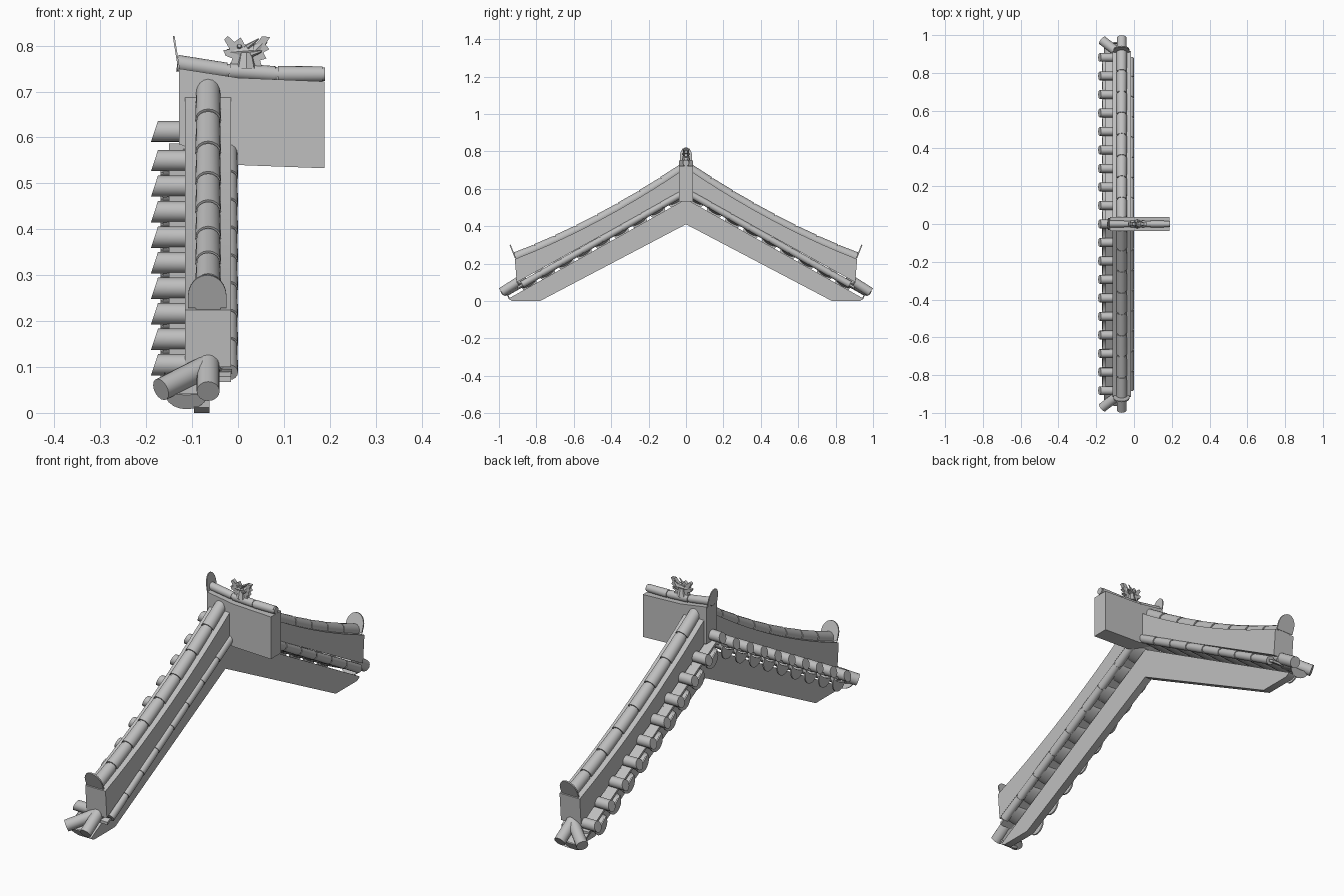
import bpy, bmesh, math
from mathutils import Vector as V

cube = bpy.data.objects.get("Cube")
if cube:
    bpy.data.objects.remove(cube, do_unlink=True)

stone = bpy.data.materials.new("grey_stone")
stone.use_nodes = True
grey = (0.52, 0.52, 0.52, 1)
stone.diffuse_color = grey
stone.node_tree.nodes["Principled BSDF"].inputs["Base Color"].default_value = grey

PITCH, STEP = 0.567, 0.098
DOWN = V((0, 1, -PITCH)).normalized()      # down the rear slope
NORMAL = V((0, PITCH, 1)).normalized()     # out of the rear slope


def finish(bm, name, mirror=True):
    """Turn a bmesh into a shaded object, mirrored front to back if asked."""
    bmesh.ops.recalc_face_normals(bm, faces=bm.faces[:])
    mesh = bpy.data.meshes.new(name)
    bm.to_mesh(mesh)
    bm.free()
    mesh.materials.append(stone)
    ob = bpy.data.objects.new(name, mesh)
    bpy.context.collection.objects.link(ob)
    bpy.ops.object.select_all(action='DESELECT')
    ob.select_set(True)
    bpy.context.view_layer.objects.active = ob
    bpy.ops.object.shade_smooth_by_angle(angle=math.radians(35))
    if mirror:
        mod = ob.modifiers.new("front_and_back", 'MIRROR')
        mod.use_axis = (False, True, False)


def prism(bm, points, offset):
    """Close a solid between an outline and its shifted copy."""
    a = [bm.verts.new(p) for p in points]
    b = [bm.verts.new(V(p) + V(offset)) for p in points]
    bm.faces.new(a)
    bm.faces.new(b[::-1])
    for i in range(len(a)):
        j = (i + 1) % len(a)
        bm.faces.new((a[i], b[i], b[j], a[j]))
    return a, b


def tube(bm, p0, p1, r0, r1, sides=16):
    p0, p1 = V(p0), V(p1)
    d = p1 - p0
    rot = d.to_track_quat('Z', 'Y').to_matrix().to_4x4()
    rot.translation = (p0 + p1) / 2
    return bmesh.ops.create_cone(bm, cap_ends=True, segments=sides, radius1=r0,
                                 radius2=r1, depth=d.length, matrix=rot)["verts"]


def tile_run(bm, path, r):
    """Overlapping round tiles, each with a narrow neck at its upper end."""
    for p, q in zip(path, path[1:]):
        p, q = V(p), V(q)
        tube(bm, p.lerp(q, 0.06), q, r * 0.94, r)
        tube(bm, p, p.lerp(q, 0.07), r * 0.82, r * 0.82)


def plaque(bm, base, across, up, w, h, thick):
    """Round-topped upright plate."""
    base, across, up = V(base), V(across), V(up)
    pts = [base - across * w, base + across * w]
    for i in range(13):
        t = math.pi * i / 12
        pts.append(base + across * w * math.cos(t) + up * h * (0.35 + 0.65 * math.sin(t)))
    prism(bm, pts, thick)


def pan_tile(bm, o, across, up, along, w, length, drop):
    """Trough-shaped tile with a rounded drip plate on its outer end."""
    o, across, up, along = V(o), V(across), V(up), V(along)

    def arc(depth, lift):
        return [o + across * w * math.cos(t) + up * (lift - depth * math.sin(t))
                for t in (math.pi * i / 10 for i in range(11))]
    prism(bm, arc(0.02, 0.02) + arc(0.02, 0.026)[::-1], along * -length)
    prism(bm, arc(drop + 0.02, 0.02) + arc(0.012, 0.026)[1:-1][::-1], along * 0.006)


def crest(y):
    return 0.72 - 0.68 * y + 0.16 * y * y


# Barge board under the tiles
bm = bmesh.new()
prism(bm, [(-0.096, y, z) for y, z in
           ((0, 0.41), (0.78, 0), (0.93, 0), (0.95, 0.012), (0, 0.545))], (0.034, 0, 0))
finish(bm, "barge_board")

# Sloping ridge wall with a gently curved top
bm = bmesh.new()
top = [0.915 * i / 10 for i in range(11)]
prism(bm, [(-0.115, y, crest(y) - 0.008) for y in top]
      + [(-0.115, 0.905, 0.1), (-0.115, 0, 0.6)], (0.1, 0, 0))
finish(bm, "sloping_ridge_wall")

# Round tiles on top of the sloping wall
bm = bmesh.new()
tile_run(bm, [(-0.065, y, crest(y)) for y in (0.01 + 0.113 * i for i in range(9))], 0.028)
finish(bm, "sloping_ridge_cap")

# End plaques of the sloping ridges
bm = bmesh.new()
plaque(bm, (-0.067, 0.915, 0.228), (1, 0, 0), (0, 0.4, 1), 0.042, 0.072, (0, -0.006, 0.002))
finish(bm, "slope_end_plaque")

# Inner run of round tiles beside the wall
bm = bmesh.new()
tile_run(bm, [(-0.019, y, 0.585 - PITCH * y)
              for y in (0.02 + 0.107 * i for i in range(9))], 0.019)
finish(bm, "inner_tile_run")

# Row of round eave tiles pointing outward, ends cut at a slant
def eave_tile(bm, y, z):
    for v in tube(bm, (-0.182, y, z), (-0.08, y, z), 0.023, 0.023):
        if v.co.x < -0.15:
            v.co.x += 0.33 * (v.co.z - z)

bm = bmesh.new()
for k in range(1, 10):
    eave_tile(bm, k * STEP, 0.605 - PITCH * k * STEP)
finish(bm, "eave_round_tiles")
bm = bmesh.new()
eave_tile(bm, 0, 0.613)
finish(bm, "top_eave_tile", False)

# Trough tiles with drip plates between the round ones
bm = bmesh.new()
for k in range(9):
    y = (k + 0.5) * STEP
    pan_tile(bm, (-0.163, y, 0.553 - PITCH * y), DOWN, NORMAL, (-1, 0, -0.1),
             0.045, 0.15, 0.028)
finish(bm, "eave_drip_tiles")

# Thin bed carrying the tiles
bm = bmesh.new()
prism(bm, [(-0.15, y, z) for y, z in
           ((0, 0.575), (0.9, 0.067), (0.9, 0.079), (0, 0.587))], (0.135, 0, 0))
finish(bm, "tile_bed")

# Forked round tiles and drip plate at the lower corners
bm = bmesh.new()
tube(bm, (-0.065, 0.86, 0.127), (-0.065, 0.986, 0.047), 0.025, 0.025)
tube(bm, (-0.055, 0.885, 0.108), (-0.168, 0.972, 0.051), 0.025, 0.025)
finish(bm, "corner_round_tiles")
bm = bmesh.new()
pan_tile(bm, (-0.112, 0.95, 0.03), (1, 0, 0), NORMAL, DOWN, 0.048, 0.1, 0.022)
finish(bm, "corner_drip_tile")

# Main ridge block running inward
bm = bmesh.new()
prism(bm, [(x, -0.037, z) for x, z in
           ((-0.128, 0.585), (0, 0.54), (0.188, 0.533), (0.188, 0.722),
            (0, 0.73), (-0.128, 0.75))], (0, 0.074, 0))
finish(bm, "main_ridge_block", False)
bm = bmesh.new()
tile_run(bm, [(0.19, 0, 0.738), (0.087, 0, 0.738), (-0.018, 0, 0.745), (-0.132, 0, 0.762)], 0.018)
finish(bm, "main_ridge_cap", False)
bm = bmesh.new()
plaque(bm, (-0.13, 0, 0.745), (0, 1, 0), (-0.16, 0, 1), 0.033, 0.076, (0.004, 0, 0))
finish(bm, "main_ridge_plaque", False)

# Roof beast: jagged silhouette, thicker body, horns, ears and eyes
bm = bmesh.new()
outline = ((-0.02, 0.75), (-0.012, 0.772), (-0.027, 0.778), (-0.032, 0.79), (-0.018, 0.792),
           (-0.03, 0.813), (-0.022, 0.821), (-0.008, 0.808), (0.006, 0.818), (0.014, 0.803),
           (0.032, 0.798), (0.046, 0.812), (0.052, 0.82), (0.07, 0.819), (0.06, 0.803),
           (0.068, 0.792), (0.055, 0.785), (0.062, 0.772), (0.048, 0.768), (0.053, 0.75))
prism(bm, [(x, -0.008, z) for x, z in outline], (0, 0.016, 0))
finish(bm, "beast_silhouette", False)
bm = bmesh.new()
tube(bm, (0.018, 0, 0.75), (0.018, 0, 0.785), 0.024, 0.015, 8)
tube(bm, (-0.024, 0, 0.785), (0.035, 0, 0.79), 0.007, 0.016, 8)
tube(bm, (0.035, 0, 0.787), (0.06, 0, 0.812), 0.014, 0.006, 8)
finish(bm, "beast_body", False)
bm = bmesh.new()
tube(bm, (0.02, 0.01, 0.797), (0.045, 0.018, 0.815), 0.006, 0.001, 6)
tube(bm, (0.03, 0.01, 0.782), (0.052, 0.021, 0.788), 0.007, 0.002, 6)
tube(bm, (0.003, 0.006, 0.798), (0.003, 0.014, 0.8), 0.006, 0.004, 8)
finish(bm, "beast_horns_and_eyes")
